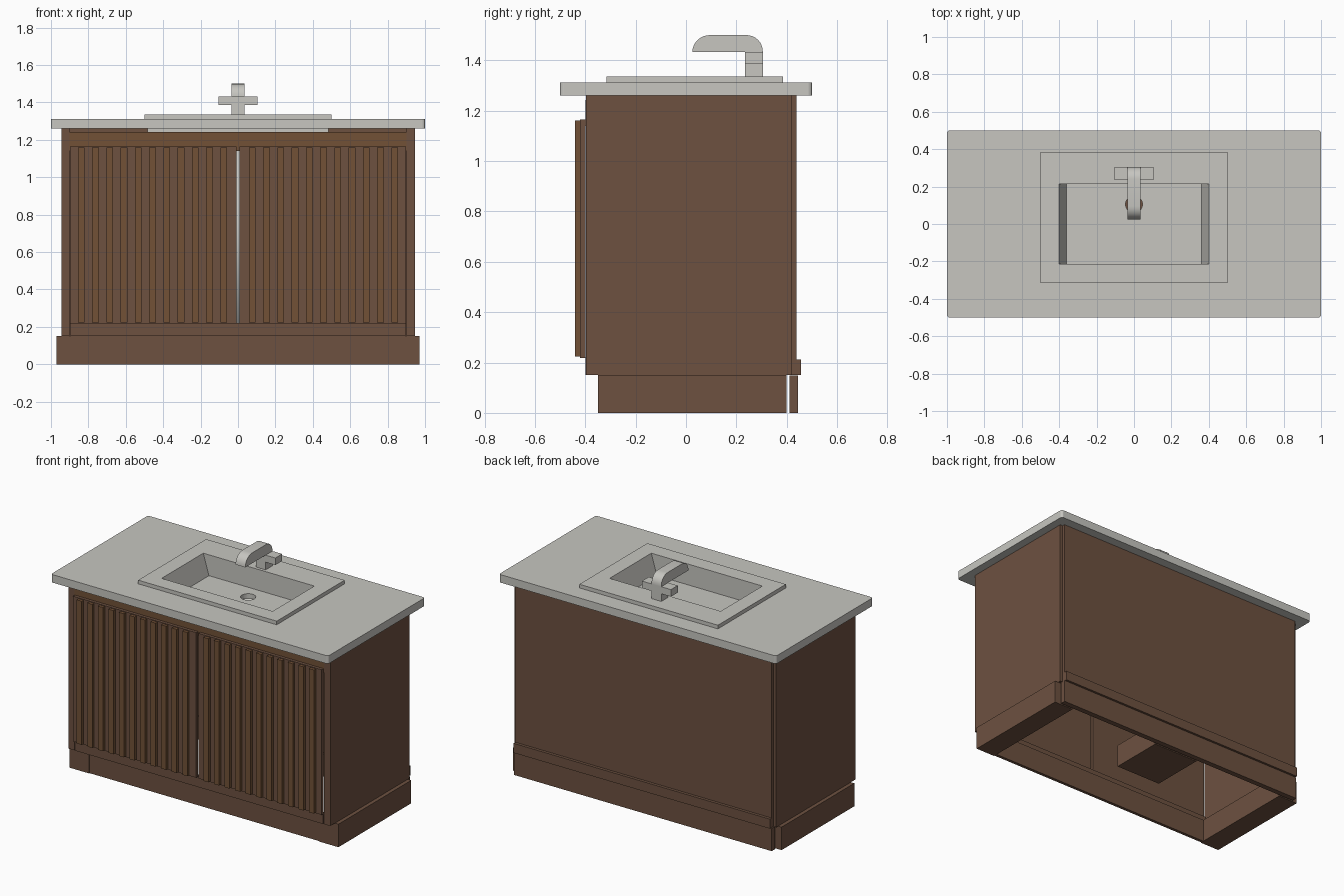
import bpy, bmesh, math
from mathutils import Vector

if "Cube" in bpy.data.objects:
    bpy.data.objects.remove(bpy.data.objects["Cube"])


def material(name, rgb):
    m = bpy.data.materials.new(name)
    m.use_nodes = True
    m.diffuse_color = (*rgb, 1)
    m.node_tree.nodes["Principled BSDF"].inputs["Base Color"].default_value = (*rgb, 1)
    return m


STONE = material("pale_stone", (0.57, 0.565, 0.53))
WOOD = material("brown_wood", (0.153, 0.082, 0.051))
SLAT = material("warm_slat_wood", (0.168, 0.083, 0.037))


def make(name, bm, mat):
    bmesh.ops.recalc_face_normals(bm, faces=bm.faces)
    mesh = bpy.data.meshes.new(name)
    bm.to_mesh(mesh)
    bm.free()
    ob = bpy.data.objects.new(name, mesh)
    bpy.context.collection.objects.link(ob)
    if mat:
        mesh.materials.append(mat)
    return ob


def box(name, x, y, z, mat, bevel=0):
    """Box from (min, max) ranges, optionally rounding the upright edges."""
    bm = bmesh.new()
    bmesh.ops.create_cube(bm, size=1)
    for v in bm.verts:
        v.co = Vector([r[0] if c < 0 else r[1] for c, r in zip(v.co, (x, y, z))])
    if bevel:
        upright = [e for e in bm.edges if abs(e.verts[0].co.z - e.verts[1].co.z) > 0.001]
        bmesh.ops.bevel(bm, geom=upright, offset=bevel, segments=4, profile=0.5, affect='EDGES')
    return make(name, bm, mat)


def extrude_profile(name, pts, half_width, mat):
    """Extrude a (y, z) outline along x."""
    bm = bmesh.new()
    face = bm.faces.new([bm.verts.new((-half_width, y, z)) for y, z in pts])
    out = bmesh.ops.extrude_face_region(bm, geom=[face])["geom"]
    for v in out:
        if isinstance(v, bmesh.types.BMVert):
            v.co.x = half_width
    return make(name, bm, mat)


def cylinder(name, radius, y, z, mat, caps=True):
    bm = bmesh.new()
    bmesh.ops.create_cone(bm, cap_ends=caps, segments=32, radius1=radius, radius2=radius,
                          depth=z[1] - z[0])
    bmesh.ops.translate(bm, verts=bm.verts, vec=(0, y, (z[0] + z[1]) / 2))
    return make(name, bm, mat)


def activate(ob):
    bpy.ops.object.select_all(action='DESELECT')
    ob.select_set(True)
    bpy.context.view_layer.objects.active = ob


def cut(ob, cutter):
    mod = ob.modifiers.new("cut", 'BOOLEAN')
    mod.operation, mod.solver, mod.object = 'DIFFERENCE', 'EXACT', cutter
    activate(ob)
    bpy.ops.object.modifier_apply(modifier=mod.name)


# Countertop, raised sink rim and the basin body beneath
countertop = box("countertop", (-1, 1), (-0.5, 0.5), (1.26, 1.312), STONE, bevel=0.015)
rim = box("sink_rim", (-0.5, 0.5), (-0.315, 0.385), (1.312, 1.336), STONE)
basin = box("sink_basin", (-0.485, 0.485), (-0.26, 0.26), (1.17, 1.26), STONE)

# Basin opening has sloping ends and upright long walls
basin_cutter = box("basin_cutter", (-0.408, 0.408), (-0.215, 0.215), (1.2, 1.36), None)
for v in basin_cutter.data.vertices:
    if v.co.z < 1.3:
        v.co.x = math.copysign(0.36, v.co.x)
drain_cutter = cylinder("drain_cutter", 0.045, 0.105, (1.1, 1.25), None)
for part in (countertop, rim, basin):
    cut(part, basin_cutter)
cut(basin, drain_cutter)
for cutter in (basin_cutter, drain_cutter):
    bpy.data.objects.remove(cutter)

# Drain pipe down to the pipe box
pipe = cylinder("drain_pipe", 0.05, 0.105, (0.15, 1.17), STONE, caps=False)
wall = pipe.modifiers.new("wall", 'SOLIDIFY')
wall.thickness = 0.005
box("pipe_box", (-0.165, 0.165), (0.04, 0.4), (0, 0.15), WOOD)

# Faucet: post, cross handle and rounded spout
box("faucet_post", (-0.035, 0.035), (0.235, 0.305), (1.336, 1.432), STONE)
for side, name in ((-1, "right"), (1, "left")):
    ends = sorted((side * 0.035, side * 0.105))
    box(name + "_faucet_handle", ends, (0.235, 0.305), (1.386, 1.432), STONE)
arc = [math.pi / 2 * i / 8 for i in range(9)]
spout_pts = [(0.095 - 0.07 * math.cos(a), 1.432 + 0.068 * math.sin(a)) for a in arc]
spout_pts += [(0.24 + 0.065 * math.sin(a), 1.435 + 0.065 * math.cos(a)) for a in arc]
spout_pts.append((0.305, 1.432))
spout = extrude_profile("faucet_spout", spout_pts, 0.035, STONE)
for ob in (spout, pipe):
    activate(ob)
    bpy.ops.object.shade_smooth_by_angle(angle=math.radians(30))

# Cabinet sides, plinth blocks, doors and slats, mirrored left and right
for side, name in ((-1, "right"), (1, "left")):
    def span(a, b):
        return sorted((side * a, side * b))
    box(name + "_side_panel", span(0.9, 0.945), (-0.398, 0.42), (0.15, 1.26), WOOD)
    box(name + "_plinth", span(0.83, 0.97), (-0.35, 0.4), (0, 0.15), WOOD)
    box(name + "_door", span(0.008, 0.898), (-0.42, -0.4), (0.218, 1.165), WOOD)
    for i in range(11):
        x = 0.058 + 0.0762 * i
        box(f"{name}_door_slat_{i + 1}", span(x, x + 0.036), (-0.44, -0.42), (0.223, 1.16), SLAT)

# Front rails and plinth board
box("front_top_rail", (-0.9, 0.9), (-0.4, -0.38), (1.14, 1.243), SLAT)
box("front_bottom_rail", (-0.895, 0.895), (-0.4, -0.38), (0.15, 0.22), WOOD)
box("front_plinth", (-0.83, 0.83), (-0.345, -0.325), (0, 0.15), WOOD)

# Back panel, lower rail and skirting
box("back_panel", (-0.925, 0.925), (0.42, 0.438), (0.15, 1.26), WOOD)
box("back_rail", (-0.925, 0.925), (0.438, 0.457), (0.15, 0.212), WOOD)
box("back_plinth", (-0.93, 0.93), (0.41, 0.445), (0, 0.148), WOOD)
